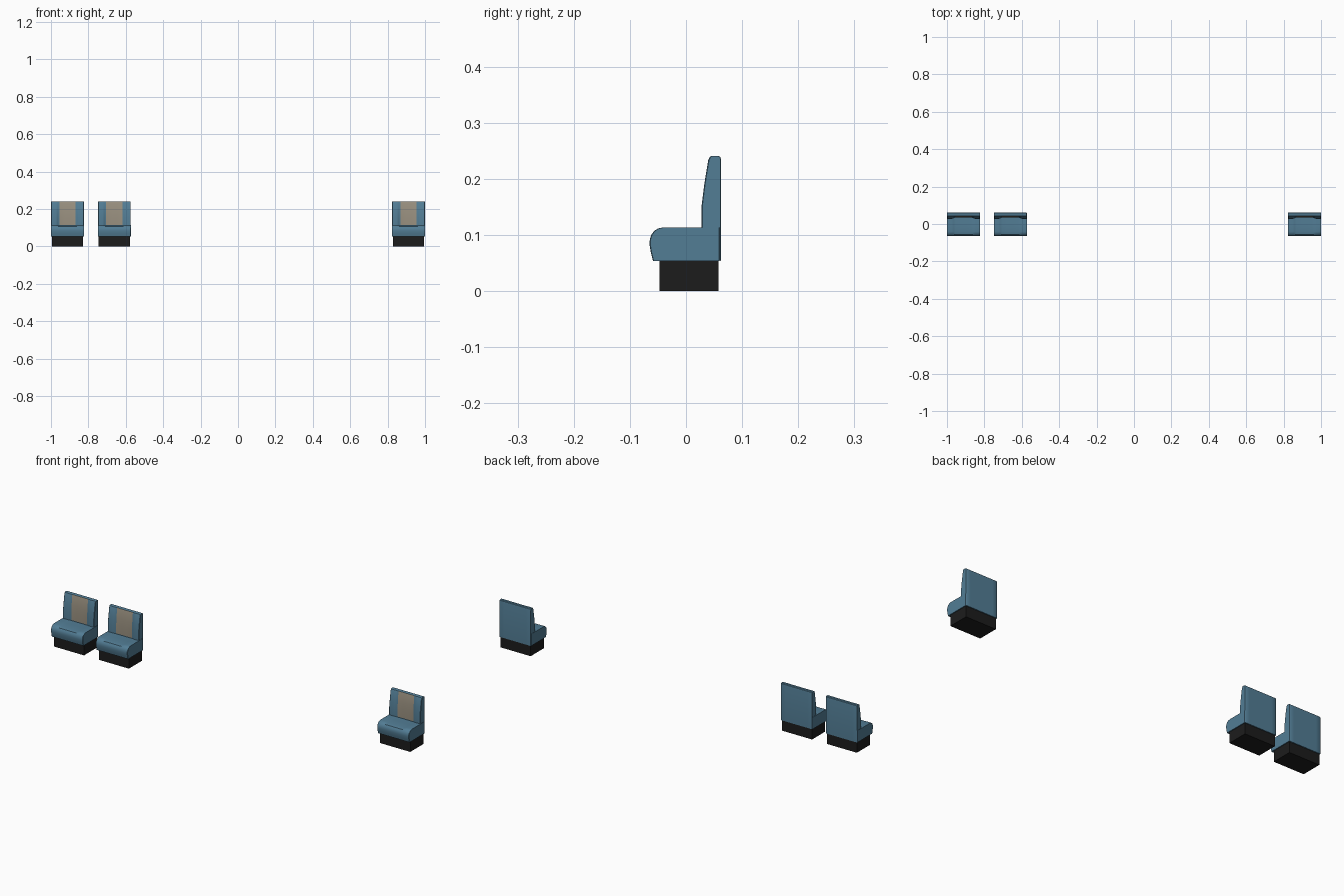
import bpy, bmesh, math

if "Cube" in bpy.data.objects:
    bpy.data.objects.remove(bpy.data.objects["Cube"])


def material(name, rgb):
    m = bpy.data.materials.new(name)
    m.diffuse_color = (*rgb, 1)
    m.use_nodes = True
    m.node_tree.nodes["Principled BSDF"].inputs["Base Color"].default_value = m.diffuse_color
    return m


BLUE = material("blue vinyl", (0.085, 0.205, 0.30))
TAN = material("tan fabric", (0.32, 0.28, 0.215))
BLACK = material("black plinth", (0.012, 0.012, 0.012))


def loft(name, cx, xs, section, mats, rule=None):
    """Skin closed (y, z) sections placed at each x, with flat end caps."""
    bm = bmesh.new()
    rings = [[bm.verts.new((x, y, z)) for y, z in section(x)] for x in xs]
    n = len(rings[0])
    for a, b in zip(rings, rings[1:]):
        for i in range(n):
            j = (i + 1) % n
            bm.faces.new((a[i], a[j], b[j], b[i]))
    bm.faces.new(rings[0])
    bm.faces.new(rings[-1])
    bmesh.ops.recalc_face_normals(bm, faces=bm.faces)
    if rule:
        for f in bm.faces:
            f.material_index = rule(f)
    me = bpy.data.meshes.new(name)
    bm.to_mesh(me)
    bm.free()
    for m in mats:
        me.materials.append(m)
    me.shade_smooth()
    me.set_sharp_from_angle(angle=math.radians(35))
    ob = bpy.data.objects.new(name, me)
    ob.location.x = cx
    bpy.context.collection.objects.link(ob)
    return ob


def mirrored(halves):
    return [-h for h in halves] + [h for h in reversed(halves)]


def hollow(x):
    """1 in the middle of the seat, easing to 0 at the side bolsters."""
    t = min(max((0.062 - abs(x)) / 0.018, 0), 1)
    return t * t * (3 - 2 * t)


def shrink(pts, x, half):
    """Pull the outermost section in a little for a soft side edge."""
    if abs(x) < half - 1e-5:
        return pts
    cy = (min(p[0] for p in pts) + max(p[0] for p in pts)) / 2
    return [(y + (0.0015 if y < cy else -0.001), z) for y, z in pts]


SEAT = [(0.06, 0.054), (-0.059, 0.054), (-0.0625, 0.068), (-0.065, 0.083),
        (-0.0645, 0.092), (-0.062, 0.100), (-0.057, 0.107), (-0.050, 0.1115),
        (-0.040, 0.1135), (0.0, 0.1135), (0.035, 0.1135), (0.06, 0.1135)]
BACK = [(0.028, 0.056), (0.028, 0.113), (0.028, 0.154), (0.0325, 0.190),
        (0.0395, 0.233), (0.0425, 0.239), (0.047, 0.241), (0.058, 0.241),
        (0.0615, 0.2385), (0.0625, 0.234), (0.0625, 0.054)]
DEPTH = [1, 1, 0.9, 0.65, 0.25, 0.1] + [0] * 5


def seat_section(x):
    pts = [(y, z - 0.003 * hollow(x) * (z > 0.11)) for y, z in SEAT]
    return shrink(pts, x, 0.0885)


def back_section(x):
    pts = [(y + 0.007 * d * hollow(x), z) for (y, z), d in zip(BACK, DEPTH)]
    return shrink(pts, x, 0.087)


def panel_rule(f):
    c = f.calc_center_median()
    front = f.normal.y < -0.5
    return int(front and abs(c.x) < 0.044 and 0.11 < c.z < 0.237)


INNER = [0.062, 0.057, 0.053, 0.049, 0.044, 0.015]

for i, cx in enumerate((-0.9115, -0.661, 0.9115), 1):
    # black plinth
    loft(f"plinth_{i}", cx, [-0.084, 0.084],
         lambda x: [(-0.047, 0), (0.058, 0), (0.058, 0.055), (-0.047, 0.055)], [BLACK])
    # rounded seat cushion
    loft(f"seat_cushion_{i}", cx, mirrored([0.0885, 0.087] + INNER),
         seat_section, [BLUE])
    # backrest with side bolsters and tan centre panel
    loft(f"backrest_{i}", cx, mirrored([0.087, 0.0855] + INNER),
         back_section, [BLUE, TAN], panel_rule)
